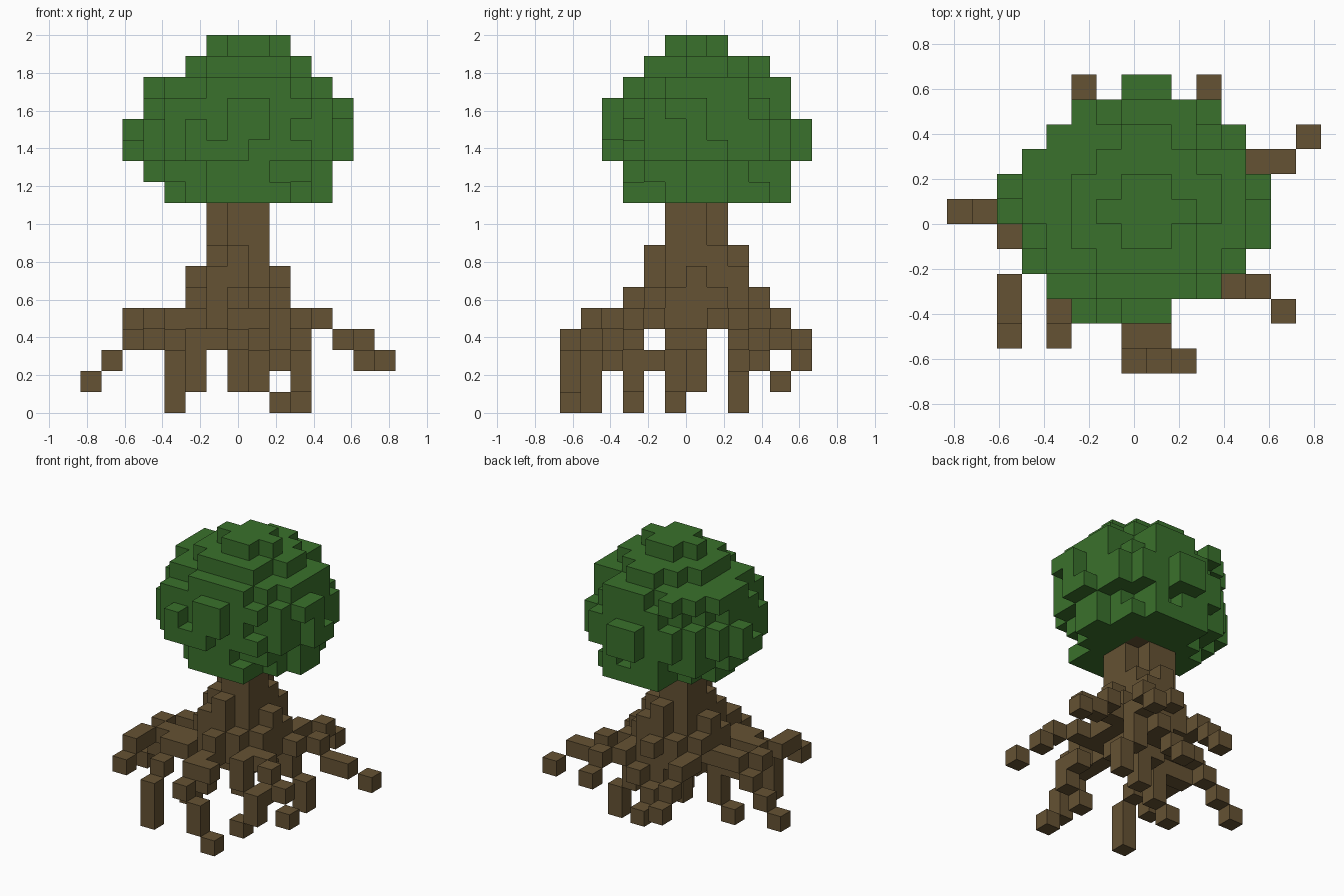
import bpy
import bmesh
import random
from mathutils import Vector

random.seed(4)
default_cube = bpy.data.objects.get("Cube")
if default_cube:
    bpy.data.objects.remove(default_cube, do_unlink=True)

UNIT = 2 / 18                      # edge of one block
ORIGIN = Vector((-7.5, -6, 0))     # grid corner, in blocks
ROUNDNESS = 1.7                    # exponent of the crown layers
parts = {}                         # part name -> set of block cells


def material(name, colour):
    mat = bpy.data.materials.new(name)
    mat.use_nodes = True
    mat.diffuse_color = (*colour, 1)
    mat.node_tree.nodes["Principled BSDF"].inputs["Base Color"].default_value = (*colour, 1)
    return mat


def box(low, high):
    """Cells of a solid block, both corners included."""
    return {(x, y, z)
            for x in range(low[0], high[0] + 1)
            for y in range(low[1], high[1] + 1)
            for z in range(low[2], high[2] + 1)}


def path(*points):
    """Cells along a stepped line through the points."""
    cells = {points[0]}
    for start, end in zip(points, points[1:]):
        a, b = Vector(start), Vector(end)
        steps = int(max(abs(c) for c in b - a))
        for s in range(1, steps + 1):
            cells.add(tuple(round(c) for c in a.lerp(b, s / steps)))
    return cells


def crown():
    """Rounded, bumpy layers, trimmed to the plan outline."""
    # Span of the crown in x and in y for each layer, bottom to top
    layers = [(4, 11, 3, 10), (3, 11, 3, 10), (2, 12, 2, 11), (2, 12, 2, 11),
              (3, 12, 2, 10), (3, 11, 3, 10), (5, 10, 4, 9), (6, 9, 5, 7)]
    # Span in x for each row, front to back
    plan = [(5, 8), (4, 11), (3, 11), (3, 12), (2, 12),
            (2, 12), (3, 11), (4, 11), (5, 10), (7, 8)]
    cells = set()
    for z, (x0, x1, y0, y1) in enumerate(layers, start=10):
        rx, ry = (x1 - x0 + 1) / 2, (y1 - y0 + 1) / 2
        for x, y, _ in sorted(box((x0, y0, z), (x1, y1, z))):
            dx, dy = abs(x - (x0 + x1) / 2) / rx, abs(y - (y0 + y1) / 2) / ry
            low, high = plan[y - 2]
            reach = dx ** ROUNDNESS + dy ** ROUNDNESS
            if low <= x <= high and reach < random.uniform(0.85, 1.08):
                cells.add((x, y, z))
    return cells


def build(name, cells, occupied, mat):
    """Mesh the outer faces of the cells."""
    bm = bmesh.new()
    corners = {}
    for cell in cells:
        for axis in range(3):
            for side in (0, 1):
                neighbour = list(cell)
                neighbour[axis] += 2 * side - 1
                if tuple(neighbour) in occupied:
                    continue
                u, v = (axis + 1) % 3, (axis + 2) % 3
                ring = []
                for du, dv in ((0, 0), (1, 0), (1, 1), (0, 1)):
                    p = list(cell)
                    p[axis] += side
                    p[u] += du
                    p[v] += dv
                    p = tuple(p)
                    if p not in corners:
                        corners[p] = bm.verts.new((Vector(p) + ORIGIN) * UNIT)
                    ring.append(corners[p])
                bm.faces.new(ring if side else ring[::-1])
    mesh = bpy.data.meshes.new(name)
    bm.to_mesh(mesh)
    bm.free()
    mesh.materials.append(mat)
    obj = bpy.data.objects.new(name, mesh)
    bpy.context.collection.objects.link(obj)


# Trunk: column with two notched corners, widening to a buttressed foot
trunk = box((6, 5, 4), (8, 7, 10))
trunk -= path((6, 5, 9), (6, 5, 8)) | path((8, 7, 9), (8, 7, 8))
trunk |= path((7, 4, 7), (7, 4, 4)) | path((7, 8, 7), (7, 8, 3))
trunk |= path((6, 4, 6), (6, 4, 4)) | path((8, 8, 6), (8, 8, 4))
trunk |= path((5, 6, 6), (5, 6, 4)) | path((9, 6, 6), (9, 6, 4))
trunk |= box((6, 4, 4), (8, 8, 5)) | box((5, 5, 5), (9, 7, 5))
trunk |= path((7, 3, 5), (7, 3, 4)) | {(7, 9, 5)}
trunk |= box((6, 5, 3), (8, 6, 3)) | path((7, 6, 2), (7, 6, 1))
parts["trunk"] = trunk

# Roots: each steps outward and down to its tip
parts["front_right_root"] = path((5, 5, 4), (4, 4, 4), (3, 4, 4), (2, 3, 4), (2, 2, 4), (2, 1, 3))
parts["front_right_prop_root"] = path((5, 4, 4), (5, 3, 4), (4, 3, 4), (4, 2, 3), (4, 1, 2), (4, 1, 0))
parts["front_root"] = path((7, 2, 4), (7, 1, 4), (8, 1, 4), (7, 0, 3), (8, 0, 2), (8, 0, 1), (9, 0, 0))
parts["front_left_prop_root"] = path((9, 4, 4), (9, 3, 4), (9, 3, 3), (10, 4, 2), (10, 3, 2), (10, 3, 1), (9, 3, 0))
parts["front_left_root"] = path((9, 5, 4), (10, 4, 4), (11, 3, 4), (12, 3, 3), (13, 2, 2))
parts["left_root"] = path((9, 7, 4), (10, 7, 4), (11, 8, 4), (12, 8, 3), (13, 8, 3), (14, 9, 2))
parts["left_prop_root"] = path((9, 8, 4), (9, 8, 2), (10, 8, 1), (10, 8, 0))
parts["back_left_root"] = path((9, 9, 4), (10, 10, 4), (10, 11, 3))
parts["back_root"] = path((8, 8, 3), (8, 9, 3), (7, 9, 2), (7, 10, 1))
parts["back_right_root"] = path((5, 8, 4), (5, 9, 4), (5, 10, 3), (5, 11, 2))
parts["right_root"] = path((4, 6, 4), (3, 6, 4), (2, 5, 4), (2, 6, 3), (1, 6, 2), (0, 6, 1))
parts["right_prop_root"] = path((3, 5, 3), (5, 5, 3), (5, 5, 1), (4, 5, 0))
parts["leaf_crown"] = crown() - trunk

bark = material("bark_brown", (0.130, 0.084, 0.033))
leaves = material("leaf_green", (0.042, 0.165, 0.025))
occupied = set().union(*parts.values())
for name, cells in parts.items():
    build(name, cells, occupied, leaves if name == "leaf_crown" else bark)
